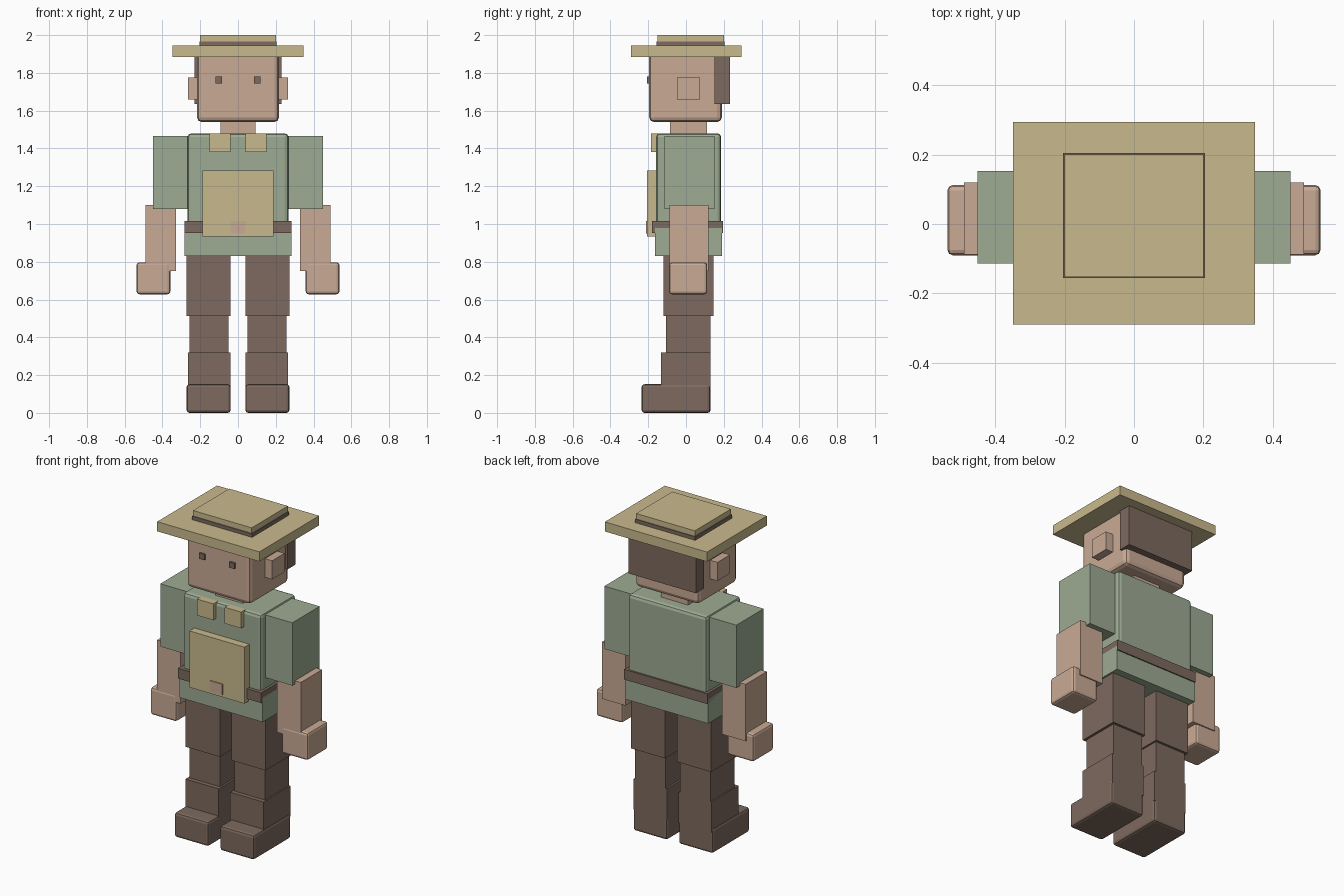
import bpy, bmesh

if "Cube" in bpy.data.objects:
    bpy.data.objects.remove(bpy.data.objects["Cube"])


def linear(c):
    c /= 255
    return c / 12.92 if c <= 0.04045 else ((c + 0.055) / 1.055) ** 2.4


def material(name, r, g, b):
    m = bpy.data.materials.new(name)
    m.diffuse_color = (linear(r), linear(g), linear(b), 1)
    m.use_nodes = True
    m.node_tree.nodes["Principled BSDF"].inputs["Base Color"].default_value = m.diffuse_color
    return m


straw = material("straw", 201, 186, 141)
skin = material("skin", 201, 170, 149)
green = material("sage_green", 157, 171, 147)
brown = material("dark_brown", 125, 106, 94)


def box(name, mat, xs, ys, zs, bevel=0.0):
    """Box spanning the given ranges, with optionally rounded edges."""
    bm = bmesh.new()
    bmesh.ops.create_cube(bm, size=1)
    for v in bm.verts:
        v.co = [r[0] + (c + 0.5) * (r[1] - r[0]) for c, r in zip(v.co, (xs, ys, zs))]
    if bevel:
        bmesh.ops.bevel(bm, geom=bm.edges[:], offset=bevel, segments=2,
                        profile=0.5, affect='EDGES')
    bmesh.ops.recalc_face_normals(bm, faces=bm.faces[:])
    me = bpy.data.meshes.new(name)
    bm.to_mesh(me)
    bm.free()
    me.materials.append(mat)
    ob = bpy.data.objects.new(name, me)
    bpy.context.collection.objects.link(ob)
    return ob


def pair(name, mat, xs, ys, zs, bevel=0.0):
    """The same box on both sides of the body."""
    box("left_" + name, mat, xs, ys, zs, bevel)
    box("right_" + name, mat, (-xs[1], -xs[0]), ys, zs, bevel)


# Hat
box("hat_brim", straw, (-0.348, 0.348), (-0.29, 0.293), (1.885, 1.944))
box("hat_band", brown, (-0.205, 0.205), (-0.156, 0.204), (1.94, 1.966))
box("hat_crown", straw, (-0.2, 0.2), (-0.152, 0.2), (1.964, 2.0))

# Head
box("head", skin, (-0.217, 0.217), (-0.195, 0.19), (1.54, 1.91), 0.025)
box("hair", brown, (-0.23, 0.23), (0.152, 0.232), (1.635, 1.89))
pair("ear", skin, (0.2, 0.266), (-0.048, 0.074), (1.66, 1.775))
pair("eye", brown, (0.084, 0.12), (-0.207, -0.19), (1.745, 1.78))
box("neck", skin, (-0.093, 0.093), (-0.085, 0.112), (1.46, 1.56))

# Upper body and clothing
box("shirt", green, (-0.267, 0.267), (-0.158, 0.186), (0.98, 1.48), 0.02)
box("shirt_hem", green, (-0.284, 0.284), (-0.165, 0.19), (0.83, 0.98))
box("belt", brown, (-0.284, 0.284), (-0.18, 0.197), (0.953, 1.016))
box("apron_panel", straw, (-0.188, 0.188), (-0.206, -0.15), (0.934, 1.282))
box("buckle", skin, (-0.041, 0.041), (-0.212, -0.2), (0.95, 1.016))
pair("collar_tab", straw, (0.039, 0.151), (-0.185, -0.14), (1.38, 1.48))

# Arms
pair("sleeve", green, (0.26, 0.45), (-0.114, 0.152), (1.08, 1.467))
pair("forearm", skin, (0.329, 0.49), (-0.088, 0.119), (0.75, 1.1))
pair("hand", skin, (0.358, 0.537), (-0.09, 0.112), (0.628, 0.797), 0.015)

# Legs
pair("thigh", brown, (0.04, 0.273), (-0.12, 0.145), (0.512, 0.85))
pair("shin", brown, (0.05, 0.258), (-0.105, 0.13), (0.3, 0.515))
pair("boot_shaft", brown, (0.039, 0.266), (-0.132, 0.13), (0.13, 0.32))
pair("shoe", brown, (0.039, 0.272), (-0.235, 0.13), (0.0, 0.152), 0.015)
